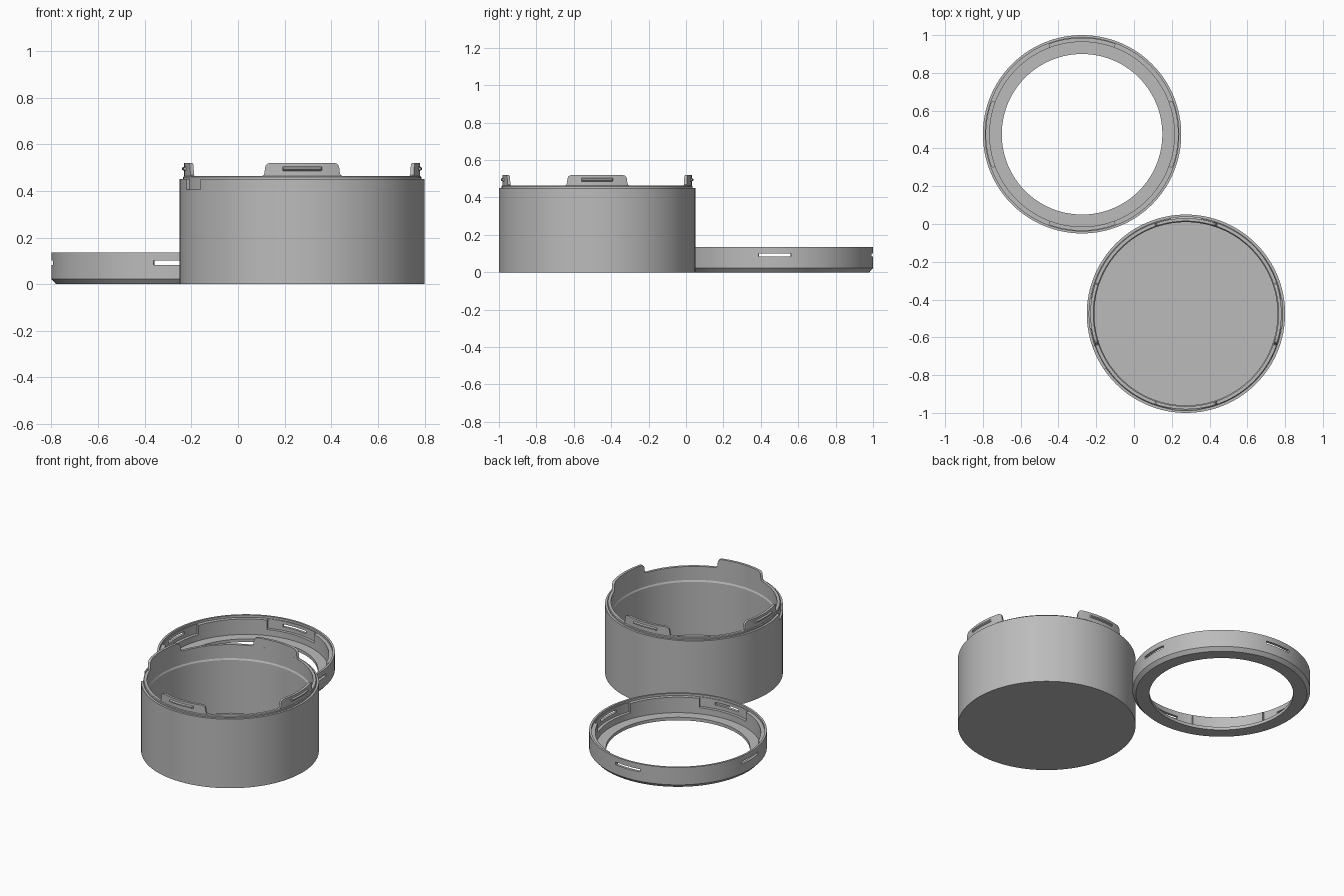
import bpy, bmesh
from math import sin, cos, asin, pi, radians

cube = bpy.data.objects.get("Cube")
if cube:
    bpy.data.objects.remove(cube, do_unlink=True)

BOX = (0.275, -0.475)
LID = (-0.275, 0.475)
SEGMENTS = 128
QUARTERS = [i * pi / 2 for i in range(4)]

grey = bpy.data.materials.new("plain grey")
grey.use_nodes = True
colour = (0.5, 0.5, 0.5, 1)
grey.diffuse_color = colour
grey.node_tree.nodes["Principled BSDF"].inputs["Base Color"].default_value = colour


def finish(name, bm):
    bmesh.ops.recalc_face_normals(bm, faces=bm.faces)
    mesh = bpy.data.meshes.new(name)
    bm.to_mesh(mesh)
    bm.free()
    mesh.materials.append(grey)
    obj = bpy.data.objects.new(name, mesh)
    bpy.context.collection.objects.link(obj)
    return obj


def sweep(name, centre, columns, closed=False):
    """Join (angle, [(radius, z), ...]) sections into a curved solid."""
    bm = bmesh.new()
    rings = [[bm.verts.new((centre[0] + r * cos(a), centre[1] + r * sin(a), z))
              for r, z in section] for a, section in columns]
    n = len(rings[0])
    for a, b in zip(rings, rings[1:] + (rings[:1] if closed else [])):
        for i in range(n):
            j = (i + 1) % n
            bm.faces.new((a[i], a[j], b[j], b[i]))
    if not closed:
        bm.faces.new(rings[0])
        bm.faces.new(rings[-1])
    return finish(name, bm)


def lathe(name, centre, profile):
    turns = [2 * pi * i / SEGMENTS for i in range(SEGMENTS)]
    obj = sweep(name, centre, [(a, profile) for a in turns], closed=True)
    # Merge any points lying on the axis
    bm = bmesh.new()
    bm.from_mesh(obj.data)
    bmesh.ops.remove_doubles(bm, verts=bm.verts, dist=1e-5)
    bmesh.ops.dissolve_degenerate(bm, dist=1e-6, edges=bm.edges)
    bmesh.ops.recalc_face_normals(bm, faces=bm.faces)
    bm.to_mesh(obj.data)
    bm.free()
    return obj


def arc_block(name, centre, angle, half, r0, r1, z0, z1):
    section = [(r0, z0), (r1, z0), (r1, z1), (r0, z1)]
    return sweep(name, centre, [(angle + half * (i / 8 - 1), section) for i in range(17)])


def activate(obj):
    bpy.ops.object.select_all(action="DESELECT")
    obj.select_set(True)
    bpy.context.view_layer.objects.active = obj


def cut(obj, cutter):
    mod = obj.modifiers.new("cut", "BOOLEAN")
    mod.operation = "DIFFERENCE"
    mod.solver = "EXACT"
    mod.object = cutter
    activate(obj)
    bpy.ops.object.modifier_apply(modifier=mod.name)
    bpy.data.objects.remove(cutter, do_unlink=True)


def smooth(obj):
    activate(obj)
    bpy.ops.object.shade_smooth_by_angle(angle=radians(25))


# Round box: floor, wall, stepped neck
box = lathe("box_body", BOX, [
    (0, 0), (0.525, 0), (0.525, 0.45), (0.511, 0.45), (0.511, 0.459), (0.507, 0.463),
    (0.49, 0.463), (0.49, 0.375), (0.485, 0.365), (0.485, 0.018), (0, 0.018)])

# Thumb notch on the outer rim
cut(box, arc_block("notch_cutter", BOX, radians(206.7), radians(7.3),
                   0.5112, 0.56, 0.405, 0.48))
smooth(box)

# Four snap tabs with rounded corners, each with a ridge
edge = [(0.17, 0.464), (0.163, 0.468), (0.16, 0.475), (0.157, 0.5), (0.153, 0.511),
        (0.146, 0.517), (0.135, 0.52)]
flat = [(0.135 * (1 - i / 6), 0.52) for i in range(1, 12)]
outline = edge + flat + [(-x, z) for x, z in reversed(edge)]
ridge = [(0.5, 0.483), (0.515, 0.491), (0.515, 0.499), (0.5, 0.507)]
ridge_end = [(0.5, 0.483), (0.506, 0.487), (0.506, 0.503), (0.5, 0.507)]

for n, turn in enumerate(QUARTERS, 1):
    tab = sweep(f"snap_tab_{n}", BOX, [
        (turn + asin(x / 0.5), [(0.49, 0.45), (0.506, 0.45), (0.506, z), (0.49, z)])
        for x, z in outline])
    smooth(tab)
    half = asin(0.085 / 0.51)
    steps = [-1, -0.93, -0.6, -0.3, 0, 0.3, 0.6, 0.93, 1]
    bump = sweep(f"snap_ridge_{n}", BOX, [
        (turn + half * t, ridge_end if abs(t) == 1 else ridge) for t in steps])
    smooth(bump)

# Open lid ring: chamfered foot, inner lip, stepped rim
lid = lathe("lid_ring", LID, [
    (0.425, 0), (0.505, 0), (0.525, 0.022), (0.525, 0.135), (0.512, 0.135),
    (0.512, 0.121), (0.489, 0.121), (0.489, 0.02), (0.425, 0.02)])

# Tab pockets and through slots
for turn in QUARTERS:
    cut(lid, arc_block("pocket_cutter", LID, turn, asin(0.172 / 0.5),
                       0.47, 0.508, 0.06, 0.16))
    cut(lid, arc_block("slot_cutter", LID, turn, asin(0.085 / 0.515),
                       0.46, 0.56, 0.083, 0.101))
smooth(lid)
